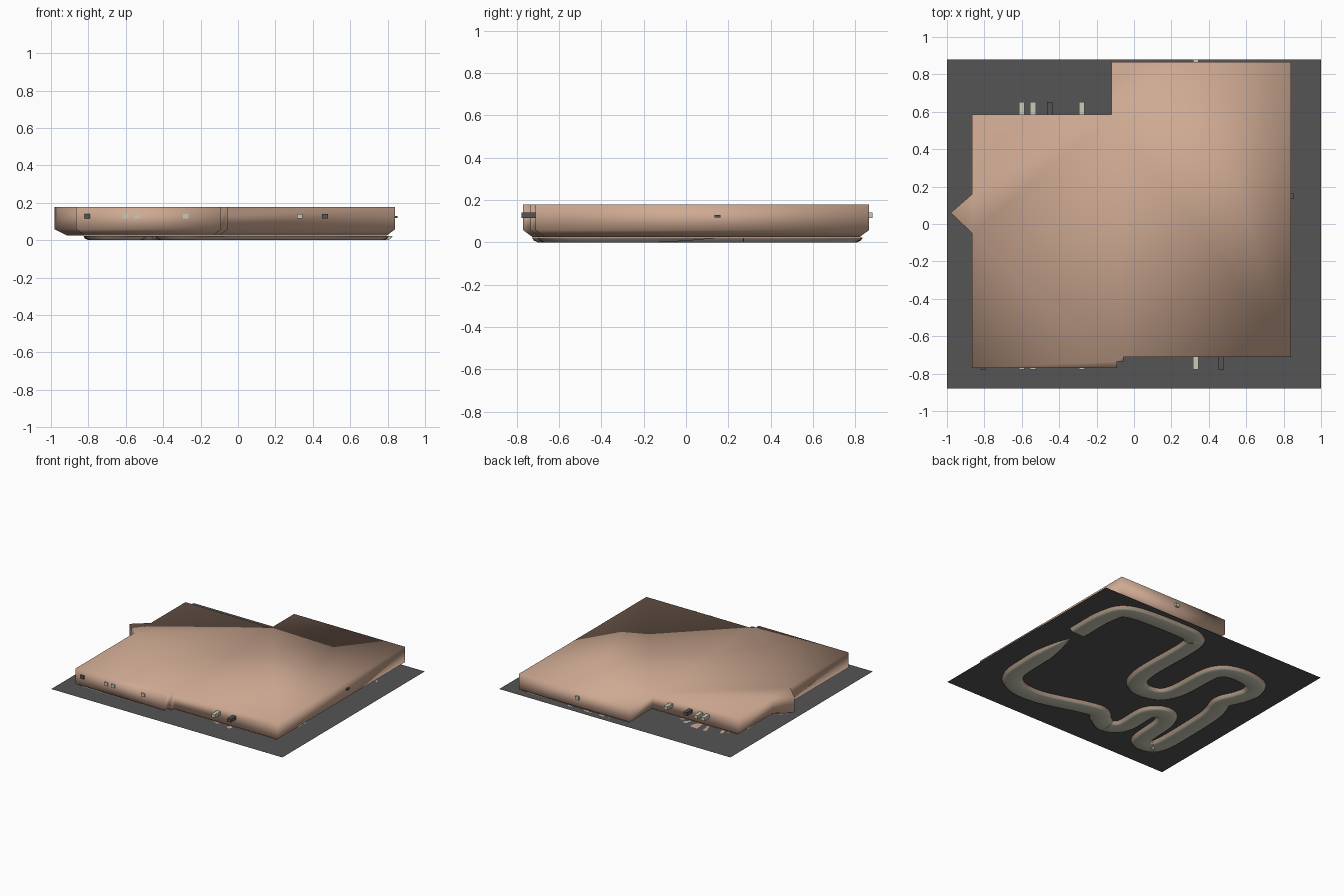
import bpy, bmesh, math
from mathutils import Vector

if "Cube" in bpy.data.objects:
    bpy.data.objects.remove(bpy.data.objects["Cube"])


def material(name, rgb):
    m = bpy.data.materials.new(name)
    m.diffuse_color = (*rgb, 1)
    m.use_nodes = True
    m.node_tree.nodes["Principled BSDF"].inputs["Base Color"].default_value = m.diffuse_color
    return m


TAN = material("tan rock", (0.62, 0.40, 0.29))
GREY = material("dark grey", (0.09, 0.09, 0.09))
CREAM = material("pale cream", (0.60, 0.60, 0.48))
PLATE_Z = 0.022


def add_object(name, bm, mats):
    bmesh.ops.recalc_face_normals(bm, faces=bm.faces)
    me = bpy.data.meshes.new(name)
    bm.to_mesh(me)
    bm.free()
    for m in mats:
        me.materials.append(m)
    ob = bpy.data.objects.new(name, me)
    bpy.context.collection.objects.link(ob)
    return ob


def box(name, lo, hi, mat):
    bm = bmesh.new()
    bmesh.ops.create_cube(bm, size=1)
    for v in bm.verts:
        v.co = [(a + b) / 2 + c * (b - a) for a, b, c in zip(lo, hi, v.co)]
    return add_object(name, bm, [mat])


def inset(points, d):
    """Move a counter-clockwise outline inwards by d with mitred corners."""
    out = []
    n = len(points)
    for i in range(n):
        p = Vector(points[i])
        a = (p - Vector(points[i - 1])).normalized()
        b = (Vector(points[(i + 1) % n]) - p).normalized()
        na, nb = Vector((-a.y, a.x)), Vector((-b.y, b.x))
        out.append(p + (na + nb) * d / (1 + na.dot(nb)))
    return out


# Ground plate
bm = bmesh.new()
bm.faces.new([bm.verts.new((x, y, PLATE_Z))
              for x, y in ((-1, -.88), (1, -.88), (1, .88), (-1, .88))])
add_object("ground_plate", bm, [GREY])

# Rock block: stacked outlines with an undercut foot, softly shaded
outline = [(-.865, -.77), (-.09, -.77), (-.09, -.735), (-.055, -.735),
           (-.055, -.71), (.84, -.71), (.84, .865), (.33, .865), (-.12, .865),
           (-.12, .585), (-.865, .585), (-.865, .16), (-.98, .06), (-.865, -.05)]
bm = bmesh.new()
rings = []
for z, d in ((.024, .045), (.036, .03), (.058, 0), (.178, 0)):
    rings.append([bm.verts.new((p.x, p.y, z)) for p in inset(outline, d)])
n = len(outline)
for lower, upper in zip(rings, rings[1:]):
    for i in range(n):
        j = (i + 1) % n
        bm.faces.new((lower[i], lower[j], upper[j], upper[i]))
caps = [bm.faces.new(rings[-1]), bm.faces.new(rings[0][::-1])]
bmesh.ops.triangulate(bm, faces=caps)
for f in bm.faces:
    f.smooth = True
add_object("rock_block", bm, [TAN])

# Winding trench under the plate: centre line, smoothed, with sloped sides
path = [(.75, .27), (.74, .58), (.64, .73), (.20, .76), (.06, .73), (.01, .62),
        (.01, .12), (-.08, -.05), (-.24, -.05), (-.33, .08), (-.36, .44),
        (-.48, .54), (-.68, .52), (-.75, .42), (-.73, .30), (-.68, .17),
        (-.72, .04), (-.74, -.12), (-.74, -.56), (-.67, -.65), (-.58, -.60),
        (-.55, -.32), (-.47, -.22), (-.37, -.29), (-.36, -.54), (-.27, -.62),
        (-.18, -.58), (-.10, -.51), (.02, -.52), (.38, -.62), (.60, -.60),
        (.71, -.48), (.73, -.28), (.73, .00), (.73, .16)]
pts = [Vector(p) for p in path]
ends = [2 * pts[0] - pts[1]] + pts + [2 * pts[-1] - pts[-2]]
line = []
STEPS = 8
for i in range(1, len(ends) - 2):
    a, b, c, d = ends[i - 1:i + 3]
    for k in range(STEPS):
        t = k / STEPS
        line.append(.5 * (2 * b + (c - a) * t + (2 * a - 5 * b + 4 * c - d) * t ** 2
                          + (3 * b - a - 3 * c + d) * t ** 3))
line.append(pts[-1])

bm = bmesh.new()
section = ((-.075, PLATE_Z), (-.066, .008), (-.048, 0), (.048, 0), (.066, .008), (.075, PLATE_Z))
rows = []
for i, p in enumerate(line):
    t = (line[min(i + 1, len(line) - 1)] - line[max(i - 1, 0)]).normalized()
    side = Vector((-t.y, t.x))
    # the trench narrows to a point where it climbs back through the plate
    s = max(.04, min(1, (len(line) - 1 - i) / 12))
    rows.append([bm.verts.new((*(p + side * w * s), PLATE_Z - (PLATE_Z - z) * s))
                 for w, z in section])
for r, q in zip(rows, rows[1:]):
    for k in range(len(section) - 1):
        f = bm.faces.new((r[k], r[k + 1], q[k + 1], q[k]))
        f.material_index = 1 if k in (0, len(section) - 2) else 0
        f.smooth = True
    bm.faces.new((r[-1], r[0], q[0], q[-1])).material_index = 1
bm.faces.new(rows[0])
bm.faces.new(rows[-1][::-1])
add_object("trench", bm, [CREAM, TAN])

# Bars running through the block and poking out at front and back
for i, (x, y0, y1, mat) in enumerate((
        (-.60, -.778, .652, CREAM), (-.54, -.778, .652, CREAM),
        (-.45, .50, .652, GREY), (-.28, -.778, .652, CREAM),
        (-.805, -.778, -.70, GREY), (.33, -.778, .88, CREAM),
        (.465, -.778, -.60, GREY))):
    box(f"bar_{i + 1}", (x - .015, y0, .115), (x + .015, y1, .141), mat)
box("side_bar", (.75, .135, .118), (.853, .162, .13), GREY)
